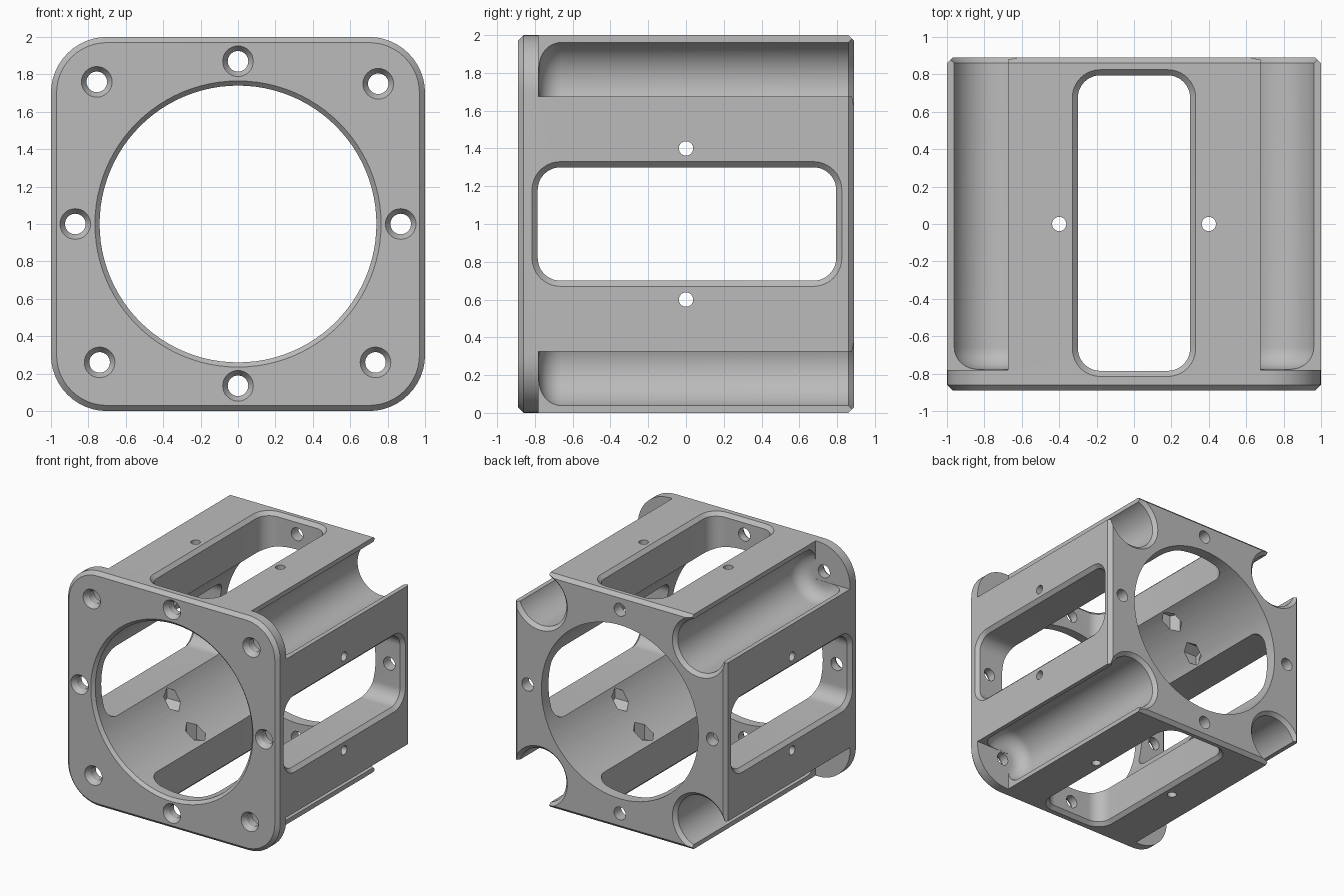
import bpy, bmesh, math
from mathutils import Matrix, Vector

default = bpy.data.objects.get("Cube")
if default:
    bpy.data.objects.remove(default, do_unlink=True)

# Local frame: x right, y up, z towards the front; WORLD stands it on the ground
WORLD = Matrix.Translation((0, 0, 1)) @ Matrix.Rotation(math.radians(90), 4, 'X')
FRONT = 0.89
CHAMFER = 0.03
QUARTERS = [Matrix.Rotation(math.radians(90 * k), 4, 'Z') for k in range(4)]


def shift(x, y, z=0):
    return Matrix.Translation((x, y, z))


def circle(r, z, n=32):
    return [Vector((r * math.cos(math.tau * i / n), r * math.sin(math.tau * i / n), z))
            for i in range(n)]


def rounded_rect(hx, hy, r, z, n=12):
    points = []
    for k, (sx, sy) in enumerate([(1, 1), (-1, 1), (-1, -1), (1, -1)]):
        for i in range(n + 1):
            a = math.pi / 2 * (k + i / n)
            points.append(Vector((sx * (hx - r) + r * math.cos(a),
                                  sy * (hy - r) + r * math.sin(a), z)))
    return points


def loft(bm, rings, matrix):
    """Closed solid through a stack of equal-sized rings."""
    stack = [[bm.verts.new(matrix @ p) for p in ring] for ring in rings]
    for a, b in zip(stack, stack[1:]):
        for i in range(len(a)):
            j = (i + 1) % len(a)
            bm.faces.new((a[i], a[j], b[j], b[i]))
    bm.faces.new(stack[0][::-1])
    bm.faces.new(stack[-1])


def solid(name, parts):
    """One object from (rings, matrix) pairs."""
    bm = bmesh.new()
    for rings, matrix in parts:
        loft(bm, rings, WORLD @ matrix)
    bmesh.ops.recalc_face_normals(bm, faces=bm.faces)
    mesh = bpy.data.meshes.new(name)
    bm.to_mesh(mesh)
    bm.free()
    obj = bpy.data.objects.new(name, mesh)
    bpy.context.collection.objects.link(obj)
    return obj


# Housing block with chamfered front and back rims
inner = 1 - CHAMFER
housing = solid("housing", [([
    rounded_rect(inner, inner, 0.27, -FRONT),
    rounded_rect(1, 1, 0.3, CHAMFER - FRONT),
    rounded_rect(1, 1, 0.3, FRONT - CHAMFER),
    rounded_rect(inner, inner, 0.27, FRONT)], Matrix())])

grey = bpy.data.materials.new("plain_grey")
grey.use_nodes = True
grey.diffuse_color = (0.5, 0.5, 0.5, 1)
grey.node_tree.nodes["Principled BSDF"].inputs["Base Color"].default_value = (0.5, 0.5, 0.5, 1)
housing.data.materials.append(grey)

cutters = []

# Main bore, flared at the front
cutters.append(solid("bore_cutter", [([
    circle(0.74, -1, 96), circle(0.74, FRONT - 0.025, 96),
    circle(0.765, FRONT, 96), circle(0.8, FRONT + 0.035, 96)], Matrix())]))

# Corner grooves: open square channel, then round channel with a filleted end
cutters.append(solid("corner_cutter", [(
    [[Vector((x, y, z)) for x, y in ((0.675, 0.675), (1.2, 0.675), (1.2, 1.2), (0.675, 1.2))]
     for z in (-1, 0.78)], q) for q in QUARTERS]))

R, FILLET, END = 0.225, 0.12, 0.778
groove = [circle(R + 0.06, -FRONT - CHAMFER, 48), circle(R, CHAMFER - FRONT, 48)]
for i in range(9):
    a = math.pi / 2 * i / 8
    groove.append(circle(R - FILLET + FILLET * math.cos(a),
                         END - FILLET + FILLET * math.sin(a), 48))
cutters.append(solid("groove_cutter", [(groove, q @ shift(0.75, 0.75)) for q in QUARTERS]))

# Side frames: local z points out of each side, local y towards the back
sides = [q @ Matrix.Rotation(math.radians(-90), 4, 'X') for q in QUARTERS]

# Chamfered windows
window = [rounded_rect(0.3 + g, 0.79 + g, 0.12 + g, z)
          for g, z in ((0, 0.4), (0, 1 - CHAMFER), (0.06, 1 + CHAMFER))]
cutters.append(solid("window_cutter", [(window, s @ shift(0, 0.005)) for s in sides]))

# Side pin holes and hexagonal nut pockets inside the bore
pins = [s @ shift(x, 0) for s in sides for x in (-0.4, 0.4)]
cutters.append(solid("pin_cutter", [([circle(0.038, 0.5, 24), circle(0.038, 1.1, 24)], p)
                                    for p in pins]))
cutters.append(solid("nut_cutter", [([circle(0.085, 0.5, 6), circle(0.085, 0.72, 6)], p)
                                    for p in pins]))


# Countersunk screw holes: four through the length, four through the flange corners
def screw(start):
    return [circle(0.055, start), circle(0.055, 0.85), circle(0.082, FRONT), circle(0.0955, 0.91)]


middles = [(0, 0.87), (0, -0.865), (0.87, 0), (-0.87, 0)]
corners = [(-0.755, 0.76), (0.75, 0.75), (-0.74, -0.74), (0.735, -0.74)]
cutters.append(solid("screw_cutter",
                     [(screw(-1), shift(x, y)) for x, y in middles] +
                     [(screw(0.7), shift(x, y)) for x, y in corners]))

# Cut everything, then drop the cutters
bpy.ops.object.select_all(action='DESELECT')
housing.select_set(True)
bpy.context.view_layer.objects.active = housing
for cutter in cutters:
    cutter.hide_render = True
    mod = housing.modifiers.new(cutter.name, 'BOOLEAN')
    mod.operation = 'DIFFERENCE'
    mod.solver = 'EXACT'
    mod.object = cutter
    bpy.ops.object.modifier_apply(modifier=mod.name)
    bpy.data.objects.remove(cutter, do_unlink=True)

bpy.ops.object.shade_smooth_by_angle(angle=math.radians(25))
